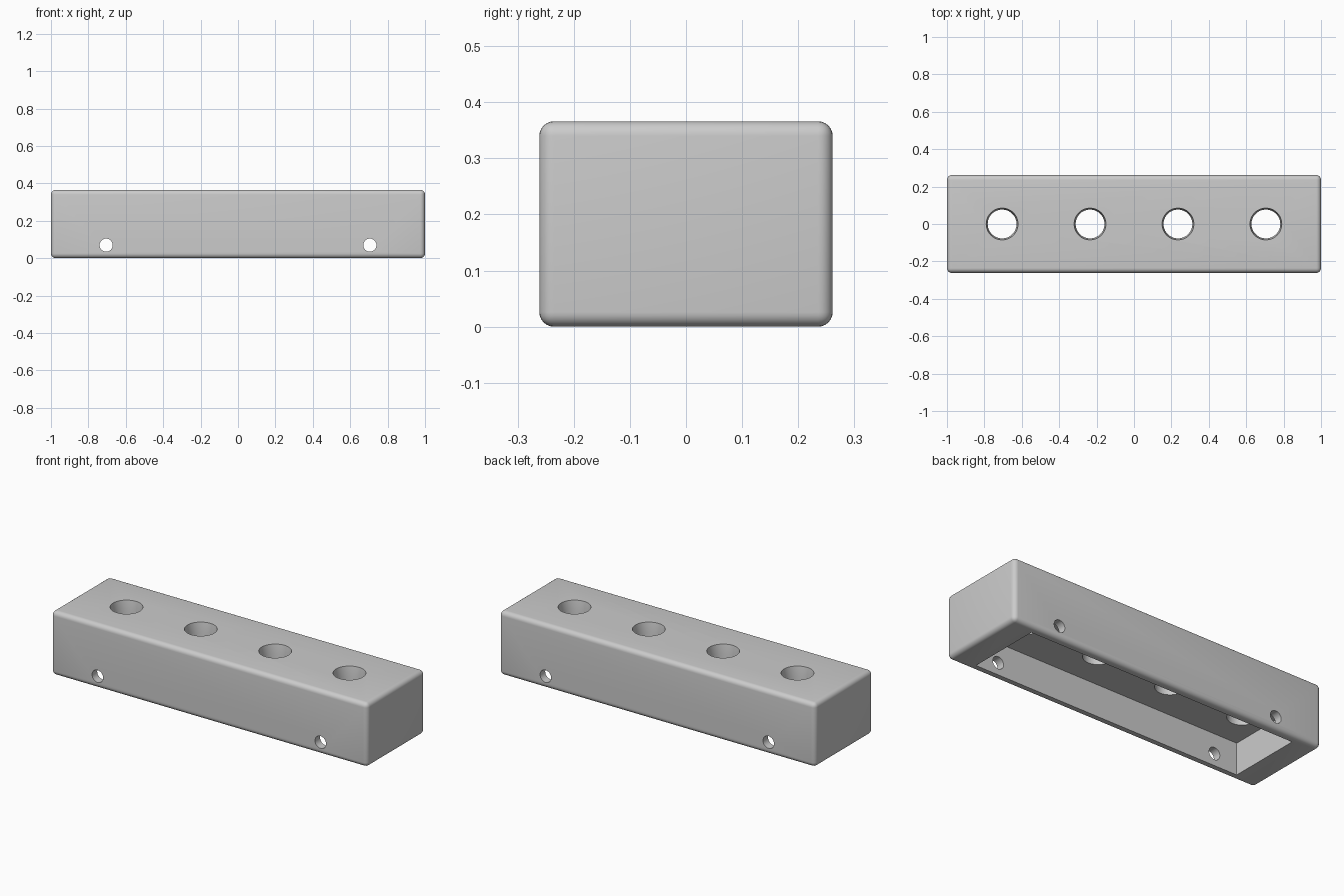
import bpy
import math

cube = bpy.data.objects.get("Cube")
if cube:
    bpy.data.objects.remove(cube, do_unlink=True)

LENGTH, DEPTH, HEIGHT = 2.0, 0.523, 0.366
CEILING = 0.183
HOLE_STEP = 0.47


def box(name, size, z):
    bpy.ops.mesh.primitive_cube_add(size=1, location=(0, 0, z))
    ob = bpy.context.object
    ob.name = name
    ob.scale = size
    bpy.ops.object.transform_apply(location=True, rotation=True, scale=True)
    return ob


def cone(name, r1, r2, depth, location, rotation=(0, 0, 0)):
    bpy.ops.mesh.primitive_cone_add(vertices=64, radius1=r1, radius2=r2, depth=depth,
                                    location=location, rotation=rotation)
    ob = bpy.context.object
    ob.name = name
    return ob


def apply(ob, mod):
    bpy.ops.object.select_all(action='DESELECT')
    bpy.context.view_layer.objects.active = ob
    ob.select_set(True)
    bpy.ops.object.modifier_apply(modifier=mod.name)


def cut(ob, cutter):
    cutter.hide_render = True
    mod = ob.modifiers.new("cut", 'BOOLEAN')
    mod.operation = 'DIFFERENCE'
    mod.solver = 'EXACT'
    mod.object = cutter
    apply(ob, mod)
    bpy.data.objects.remove(cutter, do_unlink=True)


# Rounded block
block = box("holder_block", (LENGTH, DEPTH, HEIGHT), HEIGHT / 2)
bevel = block.modifiers.new("round", 'BEVEL')
bevel.width = 0.026
bevel.segments = 6
apply(block, bevel)

# Open pocket underneath
cut(block, box("pocket_cutter", (1.7, 0.43, CEILING * 2), 0))

# Four top holes with a slightly flared mouth
for i in range(4):
    x = (i - 1.5) * HOLE_STEP
    cut(block, cone("hole_cutter", 0.077, 0.077, 0.4, (x, 0, 0.3)))
    cut(block, cone("mouth_cutter", 0.077, 0.086, 0.06, (x, 0, HEIGHT - 0.024)))

# Cross pin holes through the front and back walls
for side in (-1, 1):
    cut(block, cone("pin_cutter", 0.035, 0.035, 1, (side * 1.5 * HOLE_STEP, 0, 0.07),
                    (math.pi / 2, 0, 0)))

# Plain grey finish
grey = bpy.data.materials.new("plain_grey")
grey.use_nodes = True
colour = (0.6, 0.6, 0.6, 1)
grey.diffuse_color = colour
grey.node_tree.nodes["Principled BSDF"].inputs["Base Color"].default_value = colour
block.data.materials.clear()
block.data.materials.append(grey)

bpy.ops.object.select_all(action='DESELECT')
block.select_set(True)
bpy.context.view_layer.objects.active = block
bpy.ops.object.shade_smooth_by_angle(angle=math.radians(30))
